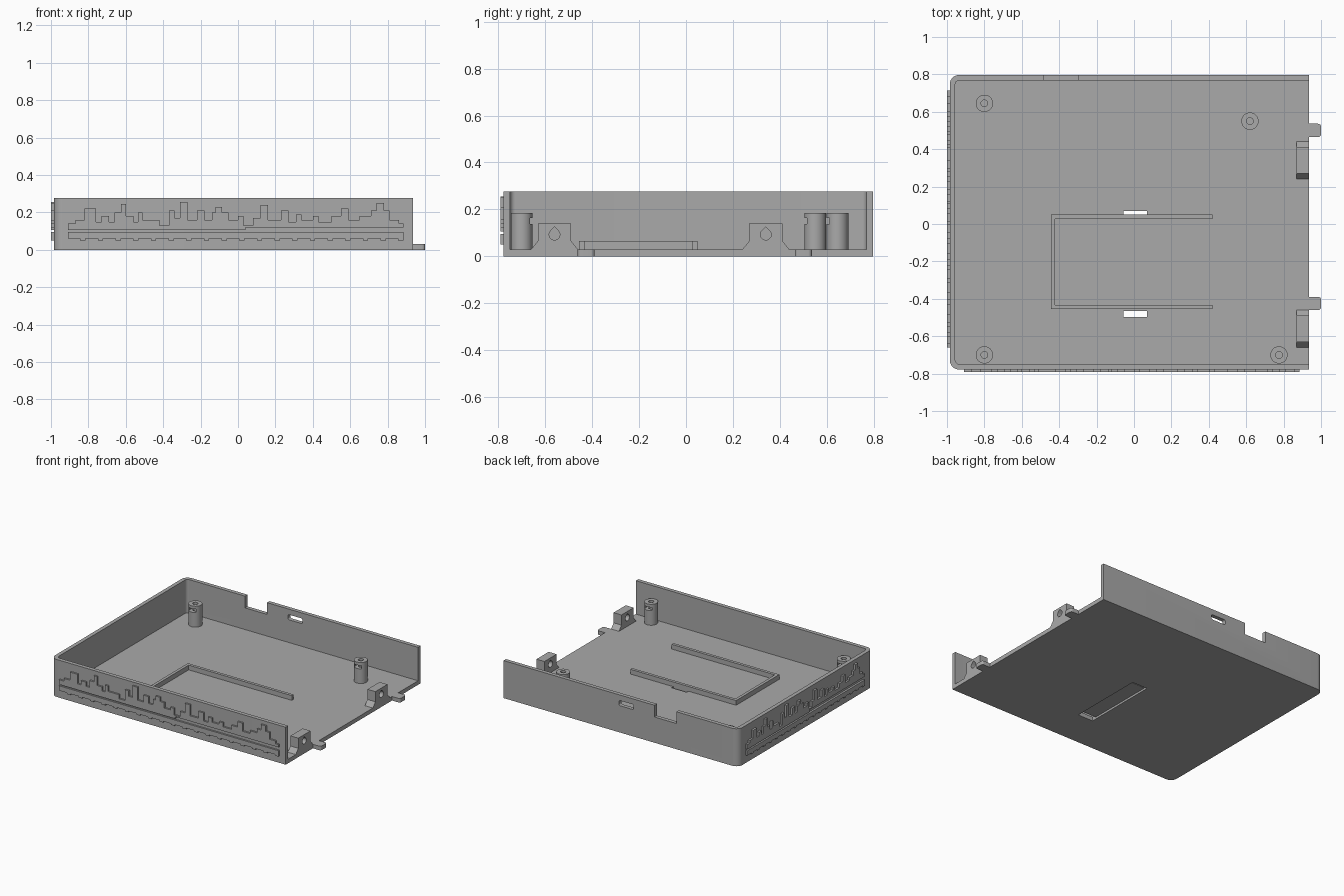
import bpy, bmesh, math
from mathutils import Matrix

cube = bpy.data.objects.get("Cube")
if cube:
    bpy.data.objects.remove(cube, do_unlink=True)

grey = bpy.data.materials.new("plain grey plastic")
grey.use_nodes = True
TONE = (0.4, 0.4, 0.4, 1)
grey.diffuse_color = TONE
grey.node_tree.nodes["Principled BSDF"].inputs["Base Color"].default_value = TONE


def prism(name, pts, lo, hi, axis="z"):
    """Extrude a 2D outline along an axis: z takes (x, y), x takes (y, z), y takes (x, z)."""
    put = {"z": lambda a, b, d: (a, b, d),
           "x": lambda a, b, d: (d, a, b),
           "y": lambda a, b, d: (a, d, b)}[axis]
    bm = bmesh.new()
    low = [bm.verts.new(put(a, b, lo)) for a, b in pts]
    high = [bm.verts.new(put(a, b, hi)) for a, b in pts]
    bm.faces.new(low)
    bm.faces.new(high)
    for i in range(len(pts)):
        j = (i + 1) % len(pts)
        bm.faces.new((low[i], low[j], high[j], high[i]))
    bmesh.ops.recalc_face_normals(bm, faces=bm.faces)
    mesh = bpy.data.meshes.new(name)
    bm.to_mesh(mesh)
    bm.free()
    mesh.materials.append(grey)
    ob = bpy.data.objects.new(name, mesh)
    bpy.context.collection.objects.link(ob)
    return ob


def rounded(x0, x1, y0, y1, r_left, r_right, steps=8):
    """Rectangle outline with separate corner radii on its two ends."""
    pts = []
    for cx, cy, r, start in ((x1, y1, r_right, 0), (x0, y1, r_left, 90),
                             (x0, y0, r_left, 180), (x1, y0, r_right, 270)):
        if r == 0:
            pts.append((cx, cy))
            continue
        ox = cx - r if cx == x1 else cx + r
        oy = cy - r if cy == y1 else cy + r
        for i in range(steps + 1):
            a = math.radians(start + 90 * i / steps)
            pts.append((ox + r * math.cos(a), oy + r * math.sin(a)))
    return pts


def box(x0, x1, y0, y1):
    return rounded(x0, x1, y0, y1, 0, 0)


def circle(cx, cy, r, n=40):
    return [(cx + r * math.cos(math.tau * i / n), cy + r * math.sin(math.tau * i / n))
            for i in range(n)]


def modify(ob, tool, operation="DIFFERENCE"):
    """Apply a boolean with a helper and remove the helper."""
    tool.hide_render = True
    mod = ob.modifiers.new("shape", "BOOLEAN")
    mod.operation, mod.object, mod.solver = operation, tool, "EXACT"
    bpy.context.view_layer.objects.active = ob
    bpy.ops.object.modifier_apply(modifier=mod.name)
    bpy.data.objects.remove(tool, do_unlink=True)


def smooth(ob):
    bpy.ops.object.select_all(action="DESELECT")
    ob.select_set(True)
    bpy.context.view_layer.objects.active = ob
    bpy.ops.object.shade_smooth_by_angle(angle=math.radians(30))


# Tray: floor and three walls, open on the +x end
LEFT, END, FRONT, BACK, TOP, FLOOR = -0.985, 0.935, -0.778, 0.797, 0.277, 0.03
WALL = 0.029
tray = prism("tray", rounded(LEFT, END, FRONT, BACK, 0.05, 0), 0, TOP)
modify(tray, prism("cavity", rounded(LEFT + WALL, END + 0.1, FRONT + WALL, BACK - WALL, 0.022, 0),
                   FLOOR, TOP + 0.1))

# Notch and rounded slot in the back wall
modify(tray, prism("notch", box(-0.48, -0.3, 0.19, 0.4), BACK - 0.1, BACK + 0.1, "y"))
modify(tray, prism("slot", rounded(-0.13, -0.01, 0.198, 0.236, 0.012, 0.012),
                   BACK - 0.1, BACK + 0.1, "y"))

# Strap channel under the floor with a through slot at each end
modify(tray, prism("channel", box(-0.055, 0.07, -0.497, 0.07), -0.1, 0.015))
for y0, y1 in ((0.045, 0.07), (-0.497, -0.465)):
    modify(tray, prism("strap_slot", box(-0.055, 0.07, y0, y1), -0.1, 0.1))
smooth(tray)

# U-shaped ridge on the floor
x0, x1, y0, y1, w = -0.445, 0.42, -0.455, 0.05, 0.022
prism("floor_ridge", [(x0, y0), (x1, y0), (x1, y0 + w), (x0 + w, y0 + w),
                      (x0 + w, y1 - w), (x1, y1 - w), (x1, y1), (x0, y1)], FLOOR, 0.065)

# Screw posts with a bore and an inward-facing nut slot
for name, x, y in (("back_right_post", -0.8, 0.645), ("back_left_post", 0.62, 0.55),
                   ("front_right_post", -0.8, -0.7), ("front_left_post", 0.775, -0.7)):
    post = prism(name, circle(x, y, 0.046), FLOOR, 0.185)
    modify(post, prism("bore", circle(x, y, 0.018, 24), 0.06, 0.3))
    inward = -1 if y > 0 else 1
    ya, yb = sorted((y - inward * 0.03, y + inward * 0.1))
    modify(post, prism("nut_slot", box(x - 0.03, x + 0.03, ya, yb), 0.138, 0.163))
    smooth(post)

# Hinge lugs with flared feet and teardrop holes, and the end tabs
for side, lug_y, tab_y in (("front", -0.56, -0.425), ("back", 0.34, 0.5)):
    half, foot = 0.071, 0.1
    lug = prism(side + "_lug", [(lug_y - foot, FLOOR), (lug_y + foot, FLOOR),
                                (lug_y + half, 0.065), (lug_y + half, 0.14),
                                (lug_y - half, 0.14), (lug_y - half, 0.065)], 0.87, END, "x")
    r = 0.023
    drop = [(lug_y + r * math.cos(a), 0.093 + r * math.sin(a))
            for a in (math.radians(135 + 270 * i / 20) for i in range(21))]
    drop.append((lug_y, 0.093 + r * math.sqrt(2)))
    modify(lug, prism("pin_hole", drop, 0.8, 1, "x"))
    smooth(lug)
    smooth(prism(side + "_tab", rounded(END, 1, tab_y - 0.036, tab_y + 0.036, 0, 0.016), 0, FLOOR))

# City skyline relief: (position along the wall, roof height) steps
SKYLINE = [(-.91, .14), (-.87, .16), (-.82, .22), (-.76, .15), (-.73, .18), (-.69, .15),
           (-.66, .2), (-.625, .245), (-.6, .18), (-.56, .15), (-.535, .2), (-.51, .16),
           (-.42, .13), (-.37, .21), (-.34, .17), (-.31, .255), (-.27, .16), (-.22, .21),
           (-.18, .16), (-.14, .2), (-.12, .23), (-.085, .2), (-.05, .16), (0, .18),
           (.03, .13), (.08, .17), (.12, .24), (.16, .16), (.23, .21), (.27, .15),
           (.31, .19), (.34, .16), (.4, .18), (.43, .15), (.5, .18), (.55, .22),
           (.59, .16), (.65, .18), (.71, .21), (.74, .25), (.78, .21), (.81, .16), (.86, .14)]
RIGHT_END = 0.885


def relief(name):
    """Skyline, its waterline and a toothed lower edge as one raised plate."""
    roofs = []
    for (a, h), (b, _) in zip(SKYLINE, SKYLINE[1:] + [(RIGHT_END, 0)]):
        roofs += [(a, h), (b, h)]
    base = [(RIGHT_END, .12), (.04, .12), (.04, .105), (-.05, .105), (-.91, .105)]
    city = prism(name + "_skyline", roofs + base, 0, -0.013, "y")
    teeth = []
    n = 19
    step = (RIGHT_END + 0.91) / n
    for i in range(n):
        a = -0.91 + i * step
        teeth += [(a, .06), (a + step * .7, .06), (a + step * .7, .051), (a + step, .051)]
    quay = prism(name + "_waterfront", teeth + [(RIGHT_END, .095), (-.91, .095)], 0, -0.013, "y")
    return city, quay


for ob in relief("front"):
    ob.data.transform(Matrix.Translation((0, FRONT, 0)))
for ob in relief("right"):
    ob.data.transform(Matrix.Translation((LEFT, 0.017, 0)) @ Matrix.Rotation(-math.pi / 2, 4, "Z")
                      @ Matrix.Diagonal((0.765, 1.15, 1, 1)))
